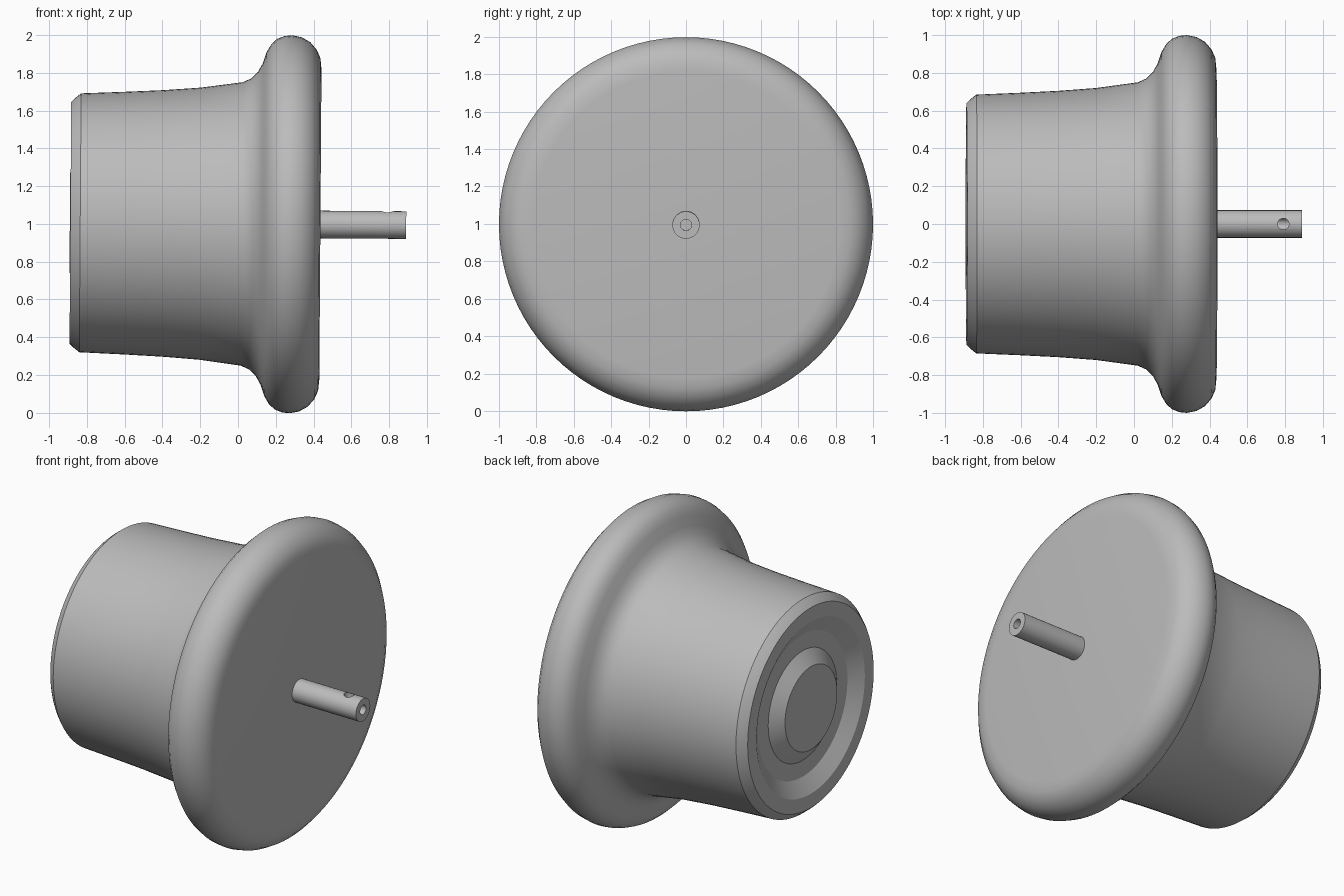
import bpy
import math
from mathutils import Matrix, Vector

cube = bpy.data.objects.get("Cube")
if cube:
    bpy.data.objects.remove(cube, do_unlink=True)

grey = bpy.data.materials.new("plain grey")
grey.use_nodes = True
COLOUR = (0.5, 0.5, 0.5, 1)
grey.diffuse_color = COLOUR
grey.node_tree.nodes["Principled BSDF"].inputs["Base Color"].default_value = COLOUR

# Shared axis of all turned parts, leaning very slightly
AXIS = Matrix.Translation((0, 0, 1)) @ Matrix.Rotation(math.radians(0.4), 4, 'Y')


def lathe(name, profile, sides):
    """Turn (x, radius) points about the x axis; ends on the axis close to a point."""
    verts, rings, faces = [], [], []
    for x, r in profile:
        count = sides if r > 0 else 1
        rings.append([len(verts) + i for i in range(count)])
        for i in range(count):
            a = math.tau * i / sides
            verts.append((x, r * math.cos(a), r * math.sin(a)))
    for lower, upper in zip(rings, rings[1:]):
        for i in range(sides):
            j = (i + 1) % sides
            if len(lower) == 1:
                faces.append((lower[0], upper[j], upper[i]))
            elif len(upper) == 1:
                faces.append((lower[i], lower[j], upper[0]))
            else:
                faces.append((lower[i], lower[j], upper[j], upper[i]))
    mesh = bpy.data.meshes.new(name)
    mesh.from_pydata(verts, [], faces)
    mesh.materials.append(grey)
    obj = bpy.data.objects.new(name, mesh)
    bpy.context.collection.objects.link(obj)
    obj.matrix_world = AXIS
    return obj


def smooth(obj):
    bpy.ops.object.select_all(action='DESELECT')
    obj.select_set(True)
    bpy.context.view_layer.objects.active = obj
    bpy.ops.object.shade_smooth_by_angle(angle=math.radians(28))


# Rear end: raised boss in a ring-shaped recess
rear = [(-0.89, 0), (-0.89, 0.265), (-0.83, 0.35), (-0.83, 0.455), (-0.887, 0.55)]
# Tapered side flaring out to the rim
side = [(-0.887, 0.64), (-0.87, 0.657), (-0.835, 0.685), (-0.6, 0.695), (-0.4, 0.705),
        (-0.2, 0.72), (0.02, 0.75), (0.065, 0.77), (0.1, 0.805), (0.125, 0.85)]
# Rounded rim and flat front
rim = [(0.145, 0.91), (0.17, 0.952), (0.2, 0.98), (0.24, 0.996), (0.28, 1), (0.33, 0.99),
       (0.375, 0.965), (0.41, 0.925), (0.43, 0.88), (0.436, 0.82), (0.436, 0)]
smooth(lathe("knob_body", rear + side + rim, 96))

# Shaft with a bore in its end
shaft = lathe("shaft", [(0.4, 0), (0.4, 0.073), (0.89, 0.073), (0.89, 0.03),
                        (0.74, 0.03), (0.74, 0)], 32)

# Cross hole drilled into the top of the shaft
drill = lathe("cross_hole_cutter", [(0, 0), (0, 0.03), (0.15, 0.03), (0.15, 0)], 24)
drill.matrix_world = AXIS @ Matrix.Translation(Vector((0.79, 0, 0))) @ Matrix.Rotation(-math.pi / 2, 4, 'Y')
drill.hide_render = True
drill.hide_viewport = True
cut = shaft.modifiers.new("cross_hole", 'BOOLEAN')
cut.operation = 'DIFFERENCE'
cut.solver = 'EXACT'
cut.object = drill
smooth(shaft)
